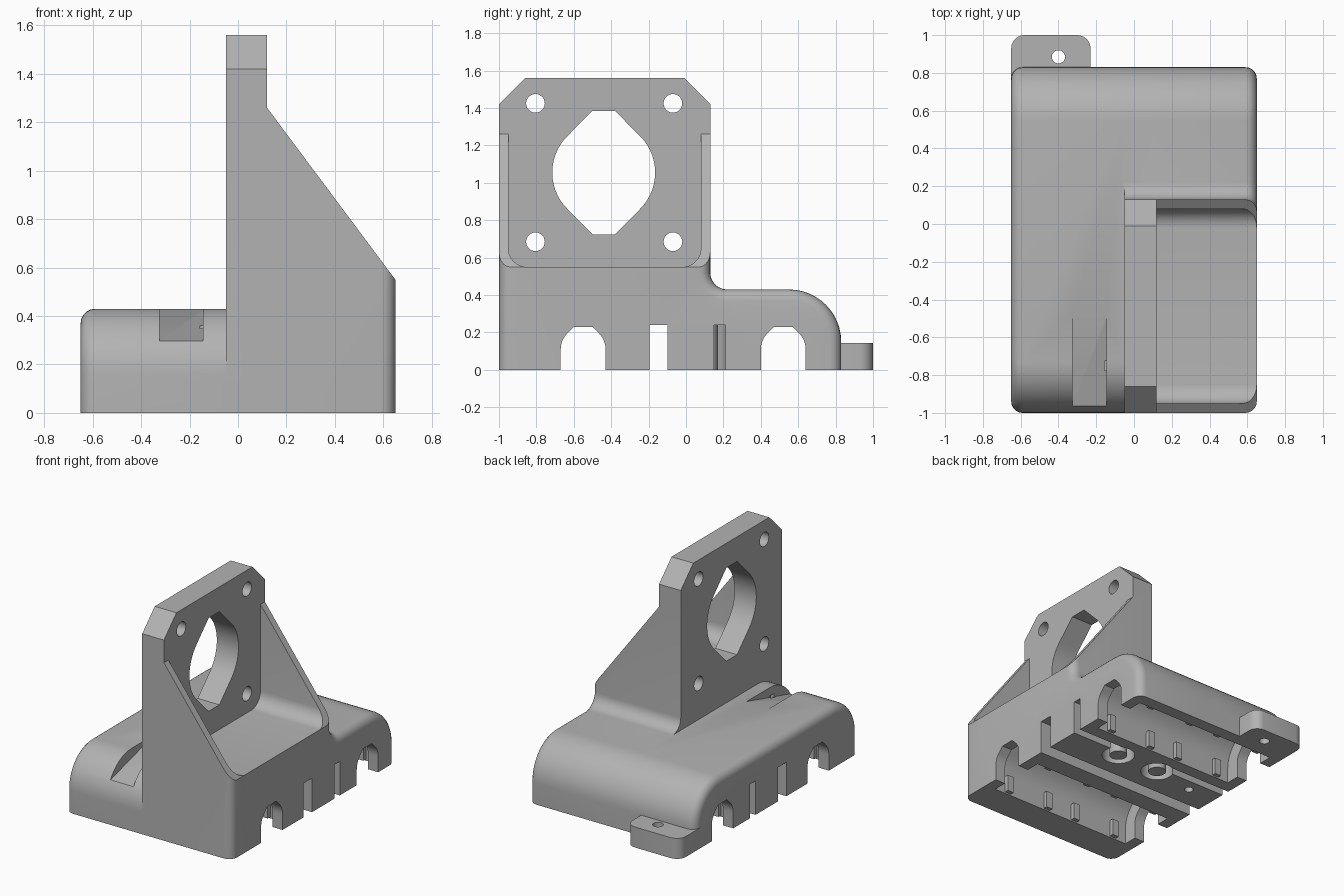
import bpy, bmesh
from math import sin, cos, pi, radians

cube = bpy.data.objects.get("Cube")
if cube:
    bpy.data.objects.remove(cube)

grey = bpy.data.materials.new("grey_plastic")
grey.use_nodes = True
grey.diffuse_color = (0.45, 0.45, 0.45, 1)
grey.node_tree.nodes["Principled BSDF"].inputs["Base Color"].default_value = (0.45, 0.45, 0.45, 1)


def arc(cx, cy, r, start, end, n=12):
    steps = [radians(start + (end - start) * i / n) for i in range(n + 1)]
    return [(cx + r * cos(a), cy + r * sin(a)) for a in steps]


def prism(name, pts, lo, hi, axis="x", round_end=None):
    """Extrude a profile along x (points are y, z) or z (points are x, y)."""
    bm = bmesh.new()
    place = (lambda p, t: (t, *p)) if axis == "x" else (lambda p, t: (*p, t))
    rings = [[bm.verts.new(place(p, t)) for p in pts] for t in (lo, hi)]
    bm.faces.new(rings[0])
    bm.faces.new(rings[1])
    for i in range(len(pts)):
        j = (i + 1) % len(pts)
        bm.faces.new((rings[0][i], rings[0][j], rings[1][j], rings[1][i]))
    bmesh.ops.recalc_face_normals(bm, faces=bm.faces)
    if round_end is not None:
        edges = [e for e in bm.edges
                 if all(abs(v.co.x - round_end) < 1e-5 for v in e.verts)
                 and any(v.co.z > 1e-5 for v in e.verts)]
        bmesh.ops.bevel(bm, geom=edges, offset=0.06, segments=5, profile=0.5, affect="EDGES")
    mesh = bpy.data.meshes.new(name)
    bm.to_mesh(mesh)
    bm.free()
    ob = bpy.data.objects.new(name, mesh)
    bpy.context.collection.objects.link(ob)
    mesh.materials.append(grey)
    return ob


def box(name, x0, x1, y0, y1, z0, z1):
    return prism(name, [(y0, z0), (y1, z0), (y1, z1), (y0, z1)], x0, x1)


def circle(cx, cy, r, n=32):
    return arc(cx, cy, r, 0, 360, n)[:-1]


def combine(tool, operation):
    tool.hide_render = True
    mod = body.modifiers.new("combine", "BOOLEAN")
    mod.operation = operation
    mod.solver = "EXACT"
    mod.object = tool
    bpy.context.view_layer.objects.active = body
    bpy.ops.object.modifier_apply(modifier=mod.name)
    bpy.data.objects.remove(tool)


def cut(tool):
    combine(tool, "DIFFERENCE")


def add(tool):
    combine(tool, "UNION")


def tunnel(y, r):
    """Round channel with a flat, 45 degree roof, open at the bottom."""
    z = 0.11
    return ([(y + r, -0.05)] + arc(y, z, r, 0, 45, 6)
            + [(y + r * 0.414, z + r), (y - r * 0.414, z + r)]
            + arc(y, z, r, 135, 180, 6) + [(y - r, -0.05)])


# Main half: motor plate, block and rounded carriage back in one profile
back = arc(0.55, 0.15, 0.28, 90, 0) + [(0.83, 0)]
plate = [(-1, 0), (-1, 1.42), (-0.86, 1.56), (-0.01, 1.56), (0.13, 1.42)]
body = prism("motor_carriage", plate + arc(0.22, 0.52, 0.09, 180, 270, 8) + back,
             -0.05, 0.65, round_end=0.65)
bpy.context.view_layer.objects.active = body

# Low half of the carriage, rounded front and back
add(prism("low_carriage", [(-1, 0)] + arc(-0.73, 0.16, 0.27, 180, 90) + back,
          -0.65, 0.1, round_end=-0.65))

# Sloping ribs: cut above the slope, then hollow between the ribs
slope = box("slope_cutter", 0.12, 0.9, -1.2, 0.3, 0, 1.8)
for v in slope.data.vertices:
    if v.co.z < 0.5:
        v.co.z = 1.26 + (v.co.x - 0.12) * (0.55 - 1.26) / 0.53
# keep the slope clear of the low carriage at the far end
for v in slope.data.vertices:
    if v.co.x > 0.8:
        v.co.z -= 0.91 if v.co.z > 1.7 else 0
slope.data.update()
for v in slope.data.vertices:
    if v.co.z > 0.8 and v.co.x > 0.8:
        v.co.z = 1.8
    elif v.co.x > 0.8 and v.co.z > 0.5:
        v.co.z = 1.8
cut(slope)
cut(prism("pocket_cutter", [(-0.95, 1.7)] + arc(-0.85, 0.65, 0.1, 180, 270, 8)
          + arc(-0.02, 0.65, 0.1, 270, 360, 8) + [(0.08, 1.7)], 0.12, 0.9))

# Motor opening with flat points above and below, and four screw holes
opening = []
for side in (0, 180):
    opening += arc(-0.44, 1.055, 0.275, side - 45, side + 45, 14)
    s = 1 if side == 0 else -1
    opening += [(-0.44 + s * 0.06, 1.055 + s * 0.33), (-0.44 - s * 0.06, 1.055 + s * 0.33)]
cut(prism("opening_cutter", opening, -0.2, 0.3))
for y in (-0.805, -0.07):
    for z in (0.685, 1.425):
        cut(prism("screw_cutter", circle(y, z, 0.05, 24), -0.2, 0.3))

# Mounting tab at the back
add(prism("tab", [(-0.65, 0.77)] + [(-0.23, 0.77)] + arc(-0.3, 0.93, 0.07, 0, 90, 6)
          + arc(-0.58, 0.93, 0.07, 90, 180, 6), 0, 0.145, "z"))
cut(prism("tab_hole", circle(-0.4, 0.885, 0.035, 20), -0.1, 0.3, "z"))
cut(prism("base_hole", circle(-0.43, 0.06, 0.03, 20), -0.1, 0.25, "z"))

# Rod channels with wider bearing pockets and small grip ridges
for y in (-0.55, 0.52):
    cut(prism("rod_cutter", tunnel(y, 0.12), -0.9, 0.9))
    cut(prism("bearing_cutter", tunnel(y, 0.22), -0.57, 0.57))
    for x in (-0.46, -0.12, 0.12, 0.46):
        for s in (-1, 1):
            ys = sorted((y + s * 0.19, y + s * 0.24))
            add(box("ridge", x - 0.025, x + 0.025, ys[0], ys[1], 0.01, 0.13))

# Belt pass-through and the two belt loops
cut(box("belt_slot", -0.9, 0.9, -0.195, -0.1, -0.1, 0.24))
for x, x0, x1 in ((0.23, 0.24, 0.9), (-0.11, -0.9, -0.12)):
    cut(box("belt_entry", x0, x1, 0.15, 0.21, -0.1, 0.24))
    cut(prism("loop_cutter", circle(x, 0.11, 0.11), -0.1, 0.24, "z"))
    add(prism("loop_core", circle(x, 0.11, 0.06), 0, 0.3, "z"))

# Sloping tie notch on the low front edge, with two small tie holes
cut(prism("notch_cutter", [(-1.1, 0.26), (-0.47, 0.43), (-0.47, 0.6), (-1.1, 0.6)],
          -0.325, -0.145))
for y, z in ((-0.52, 0.38), (-0.75, 0.34)):
    cut(box("tie_hole", -0.157, -0.12, y - 0.025, y + 0.025, z - 0.02, z + 0.03))

body.hide_render = False
bpy.ops.object.select_all(action="DESELECT")
body.select_set(True)
bpy.context.view_layer.objects.active = body
bpy.ops.object.shade_smooth_by_angle(angle=radians(30))
